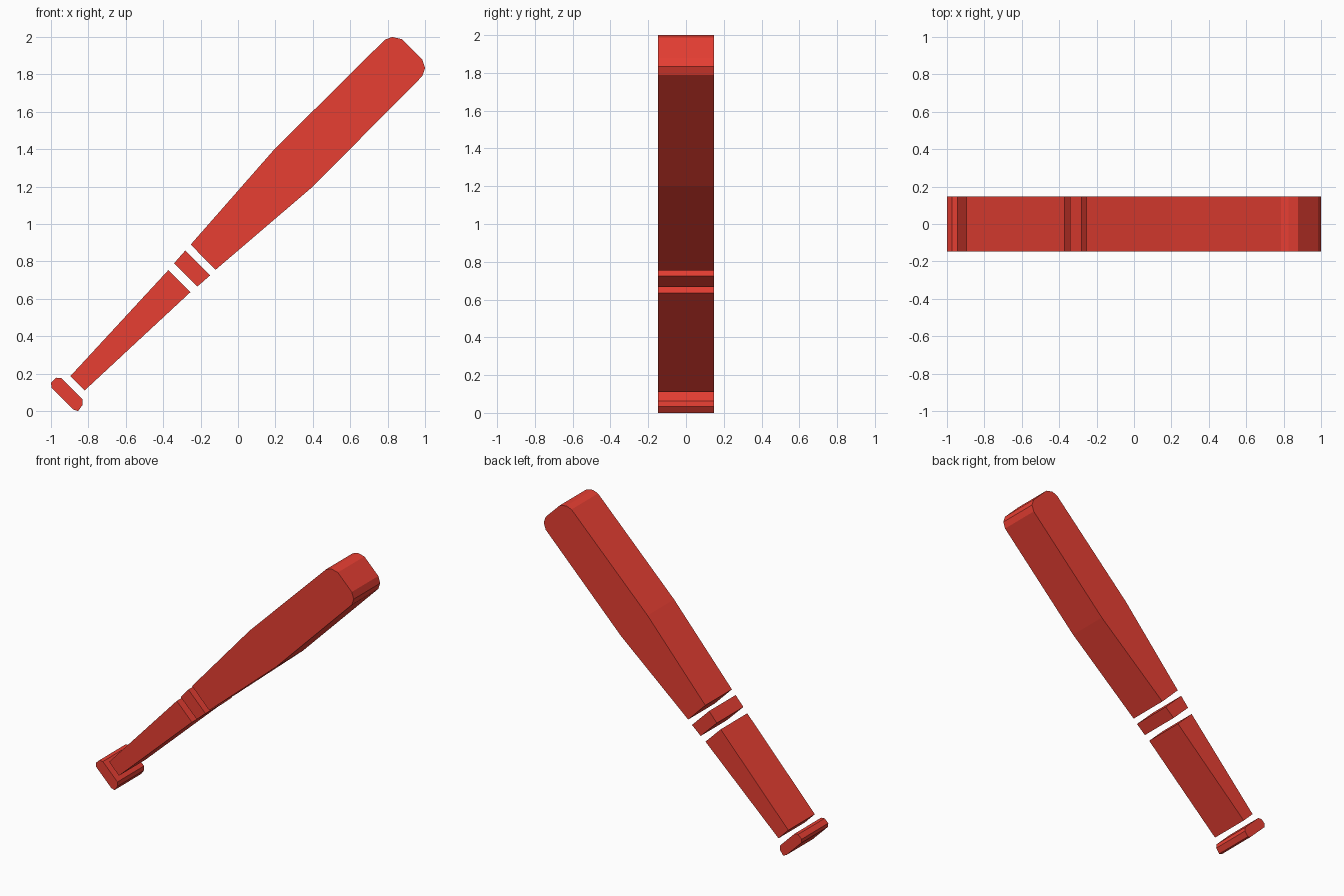
import bpy, bmesh

if "Cube" in bpy.data.objects:
    bpy.data.objects.remove(bpy.data.objects["Cube"])

HALF = 0.147  # half thickness along y

red = bpy.data.materials.new("red")
red.diffuse_color = (0.905, 0.056, 0.037, 1)
red.use_nodes = True
red.node_tree.nodes["Principled BSDF"].inputs["Base Color"].default_value = red.diffuse_color


def slab(name, profile):
    """Extrude a clockwise (x, z) outline through the thickness."""
    bm = bmesh.new()
    face = bm.faces.new([bm.verts.new((x, -HALF, z)) for x, z in profile])
    out = bmesh.ops.extrude_face_region(bm, geom=[face])
    verts = [g for g in out["geom"] if isinstance(g, bmesh.types.BMVert)]
    bmesh.ops.translate(bm, verts=verts, vec=(0, 2 * HALF, 0))
    bmesh.ops.recalc_face_normals(bm, faces=bm.faces)
    mesh = bpy.data.meshes.new(name)
    bm.to_mesh(mesh)
    bm.free()
    mesh.materials.append(red)
    obj = bpy.data.objects.new(name, mesh)
    bpy.context.collection.objects.link(obj)
    return obj


# Wide hitting end with a clipped, softened tip
slab("barrel", [(-0.253, 0.89), (0.195, 1.40), (0.785, 1.985), (0.825, 2.0),
                (0.877, 1.988), (0.985, 1.88), (1.0, 1.834), (0.985, 1.79),
                (0.40, 1.20), (-0.12, 0.755)])

# Narrow separate ring between barrel and grip
slab("band", [(-0.342, 0.79), (-0.282, 0.858), (-0.149, 0.725), (-0.217, 0.666)])

# Tapered handle
slab("grip", [(-0.896, 0.187), (-0.372, 0.754), (-0.254, 0.636), (-0.82, 0.11)])

# End knob with clipped corners
slab("knob", [(-1.0, 0.152), (-0.972, 0.178), (-0.945, 0.176), (-0.832, 0.063),
              (-0.83, 0.034), (-0.855, 0.003), (-0.88, 0.008), (-0.997, 0.125)])

# Rest the knob exactly on the floor
for obj in bpy.context.collection.objects:
    if obj.name == "knob":
        low = min(v.co.z for v in obj.data.vertices)
        for v in obj.data.vertices:
            if v.co.z - low < 0.002:
                v.co.z = 0.0
